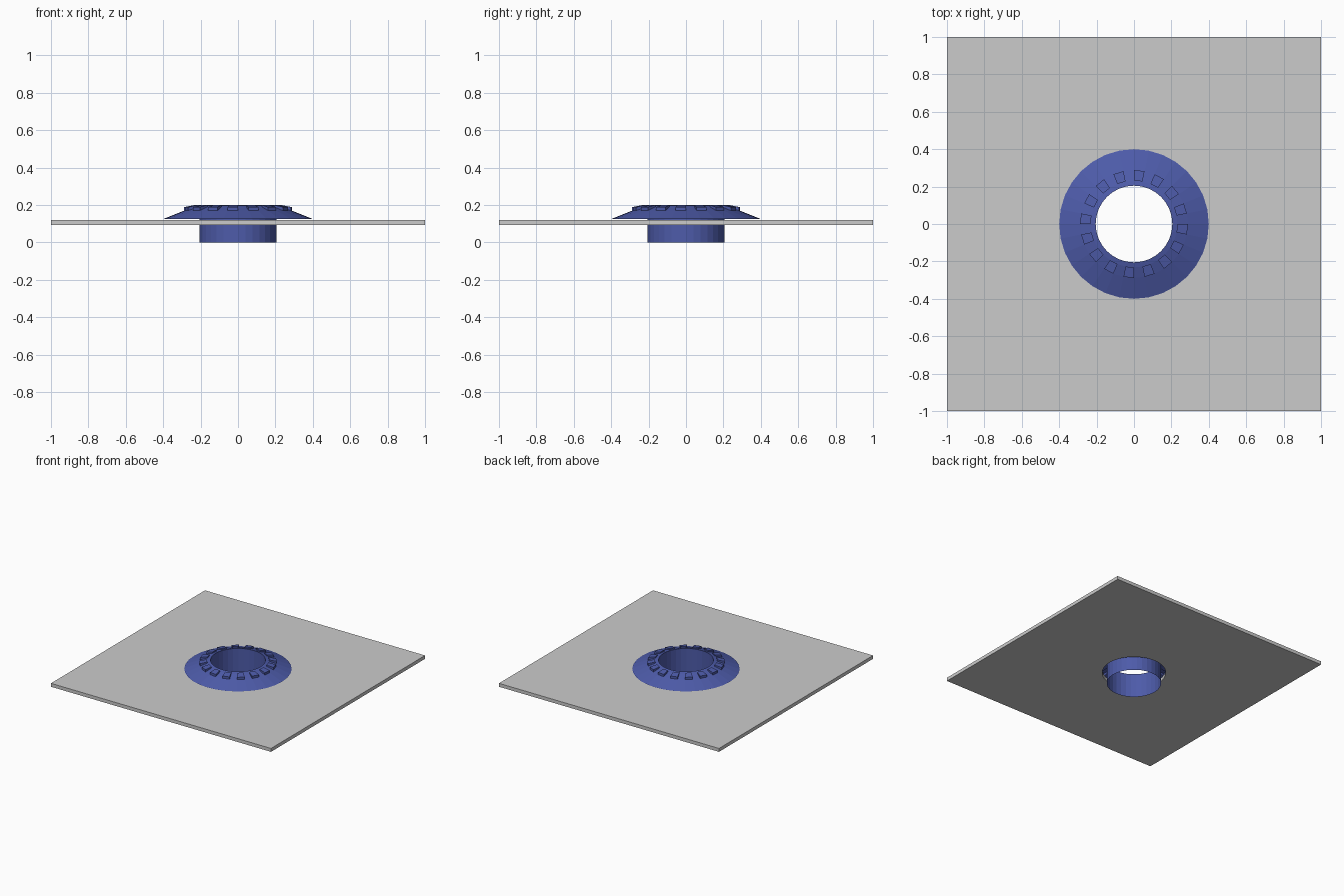
import bpy, bmesh
from math import cos, sin, tau

if "Cube" in bpy.data.objects:
    bpy.data.objects.remove(bpy.data.objects["Cube"])

SIDES = 32
blue = bpy.data.materials.new("blue")
blue.diffuse_color = (0.075, 0.105, 0.40, 1)
blue.use_nodes = True
blue.node_tree.nodes["Principled BSDF"].inputs["Base Color"].default_value = blue.diffuse_color


def pt(r, z, i):
    a = tau * i / SIDES
    return (r * cos(a), r * sin(a), z)


def make(name, bm, mat=None):
    me = bpy.data.meshes.new(name)
    bm.to_mesh(me)
    bm.free()
    ob = bpy.data.objects.new(name, me)
    bpy.context.collection.objects.link(ob)
    if mat:
        me.materials.append(mat)
    return ob


# Flanged collar: thin tube that turns over into a sloping skirt,
# with every second facet of the skirt's upper band raised as a tooth
profile = [(0.205, 0.0), (0.205, 0.197), (0.232, 0.19), (0.288, 0.17), (0.40, 0.125)]
bm = bmesh.new()
rings = [[bm.verts.new(pt(r, z, i)) for i in range(SIDES)] for r, z in profile]
teeth = []
for k in range(len(rings) - 1):
    for i in range(SIDES):
        j = (i + 1) % SIDES
        f = bm.faces.new((rings[k][i], rings[k + 1][i], rings[k + 1][j], rings[k][j]))
        if k == 2 and i % 2:
            teeth.append(f)
for f in bmesh.ops.extrude_discrete_faces(bm, faces=teeth)["faces"]:
    for v in f.verts:
        outer = v.co.xy.length > 0.26
        # Raised top, with walls added below
        v.co.z = 0.189 if outer else 0.2
    top = list(f.verts)
    base = [bm.verts.new((v.co.x, v.co.y, 0.17 if v.co.xy.length > 0.26 else 0.19)) for v in top]
    for a in range(4):
        b = (a + 1) % 4
        bm.faces.new((top[b], top[a], base[a], base[b]))
bmesh.ops.remove_doubles(bm, verts=bm.verts, dist=0.0005)
make("flanged_collar", bm, blue)

# Square plate with a round clearance hole
bm = bmesh.new()
hole, edge = 0.24, 1.0
loops = []
for z in (0.092, 0.12):
    inner = [bm.verts.new(pt(hole, z, i)) for i in range(SIDES)]
    outer = []
    for i in range(SIDES):
        x, y, _ = pt(1, z, i)
        s = edge / max(abs(x), abs(y))
        outer.append(bm.verts.new((x * s, y * s, z)))
    loops.append((inner, outer))
(bi, bo), (ti, to) = loops
for i in range(SIDES):
    j = (i + 1) % SIDES
    bm.faces.new((ti[i], to[i], to[j], ti[j]))
    bm.faces.new((bi[j], bo[j], bo[i], bi[i]))
    bm.faces.new((bo[i], bo[j], to[j], to[i]))
    bm.faces.new((bi[j], bi[i], ti[i], ti[j]))
make("plate", bm)
